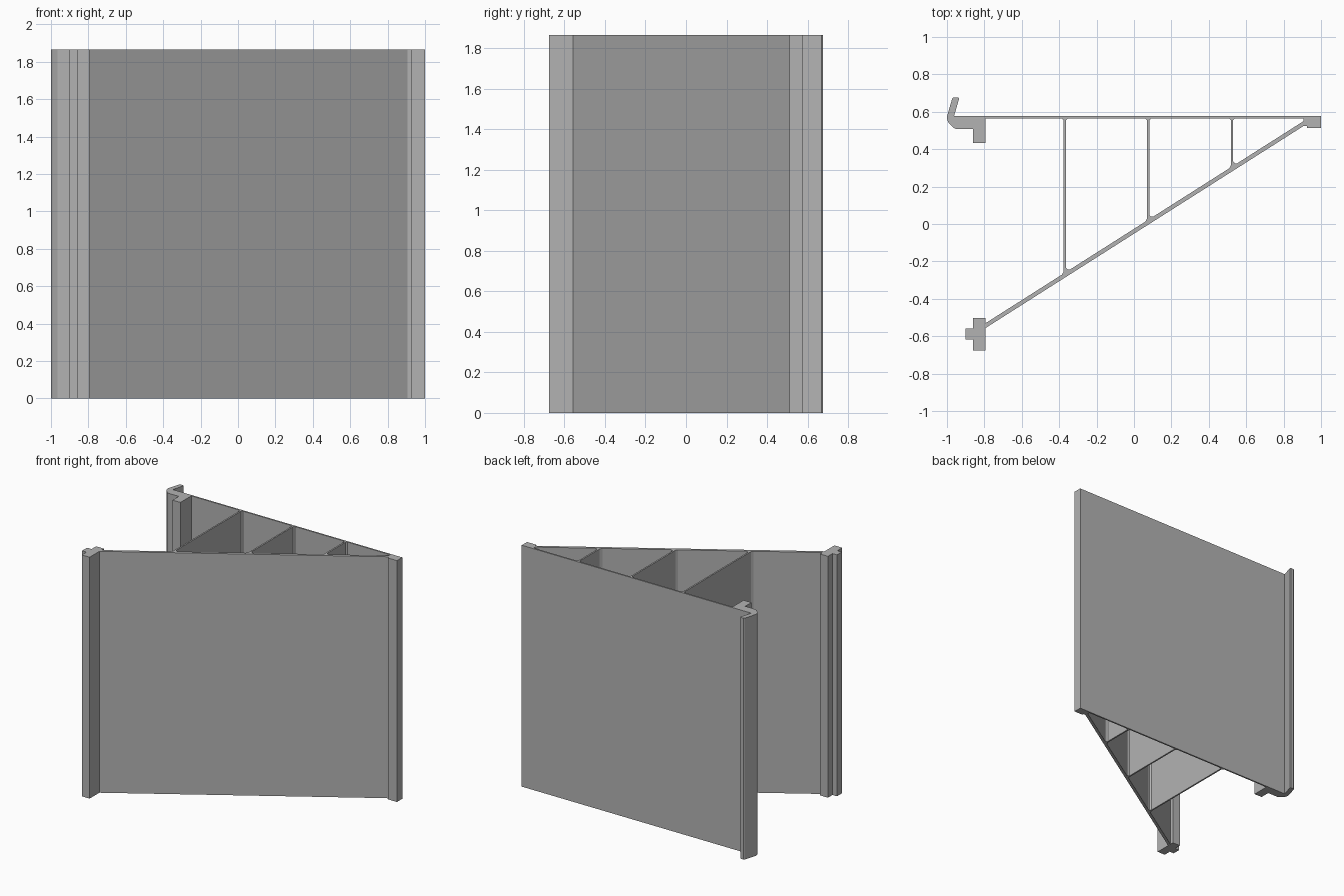
import bpy
import bmesh

cube = bpy.data.objects.get("Cube")
if cube:
    bpy.data.objects.remove(cube)

HEIGHT = 1.865
SKIN_IN, SKIN_OUT = 0.565, 0.577   # inner and outer face of the back panel
POST_X, TIP_X = -0.795, 0.905      # ends of the two panels

grey = bpy.data.materials.new("light grey plastic")
grey.use_nodes = True
colour = (0.45, 0.45, 0.45, 1)
grey.diffuse_color = colour
grey.node_tree.nodes["Principled BSDF"].inputs["Base Color"].default_value = colour


def extrude_profile(name, outline):
    """Raise a plan outline to the full height of the section."""
    bm = bmesh.new()
    face = bm.faces.new([bm.verts.new((x, y, 0)) for x, y in outline])
    raised = bmesh.ops.extrude_face_region(bm, geom=[face])["geom"]
    verts = [v for v in raised if isinstance(v, bmesh.types.BMVert)]
    bmesh.ops.translate(bm, verts=verts, vec=(0, 0, HEIGHT))
    bmesh.ops.recalc_face_normals(bm, faces=bm.faces)
    mesh = bpy.data.meshes.new(name)
    bm.to_mesh(mesh)
    bm.free()
    mesh.materials.append(grey)
    obj = bpy.data.objects.new(name, mesh)
    bpy.context.collection.objects.link(obj)
    return obj


def diagonal(x, offset=0.0):
    """Plan position of the inner face of the sloping panel."""
    t = (x - POST_X) / (TIP_X - POST_X)
    return -0.531 + t * 1.08 + offset


# Back panel and sloping front panel
extrude_profile("back_panel", [(POST_X, SKIN_IN), (TIP_X, SKIN_IN),
                               (TIP_X, SKIN_OUT), (POST_X, SKIN_OUT)])
extrude_profile("sloping_panel", [
    (POST_X, diagonal(POST_X)), (POST_X, diagonal(POST_X, -0.026)),
    (TIP_X, diagonal(TIP_X, -0.026)), (TIP_X, diagonal(TIP_X))])

# Solid edge where the panels meet
extrude_profile("corner_edge", [
    (TIP_X, SKIN_OUT), (TIP_X, 0.523), (0.925, 0.523), (0.925, 0.512),
    (1.0, 0.512), (1.0, SKIN_OUT)])

# Hooked rail with a rounded outer corner
extrude_profile("hook_rail", [
    (-0.966, 0.676), (-0.972, 0.671), (-1.0, 0.575), (-0.998, 0.553),
    (-0.99, 0.54), (-0.965, 0.514), (-0.95, 0.508), (-0.862, 0.508),
    (-0.862, 0.432), (POST_X, 0.432), (POST_X, SKIN_OUT), (-0.962, SKIN_OUT),
    (-0.935, 0.67), (-0.939, 0.676)])

# Front post with its locating tongue
extrude_profile("tongue_post", [
    (POST_X, -0.676), (POST_X, -0.502), (-0.862, -0.502), (-0.862, -0.558),
    (-0.9, -0.558), (-0.9, -0.618), (-0.862, -0.618), (-0.862, -0.676)])

# Stiffening ribs, flared where they join the panels
for side, x in (("right", -0.37), ("middle", 0.076), ("left", 0.524)):
    a, b, flare = x - 0.006, x + 0.006, 0.01
    foot = diagonal(b + 0.02)
    extrude_profile(side + "_rib", [
        (a - flare, SKIN_IN), (a, SKIN_IN - flare),
        (a, diagonal(a) + flare), (a - flare, diagonal(a - flare)),
        (b + 0.02, foot), (b + flare, foot), (b, foot + flare),
        (b, SKIN_IN - flare), (b + flare, SKIN_IN)])
